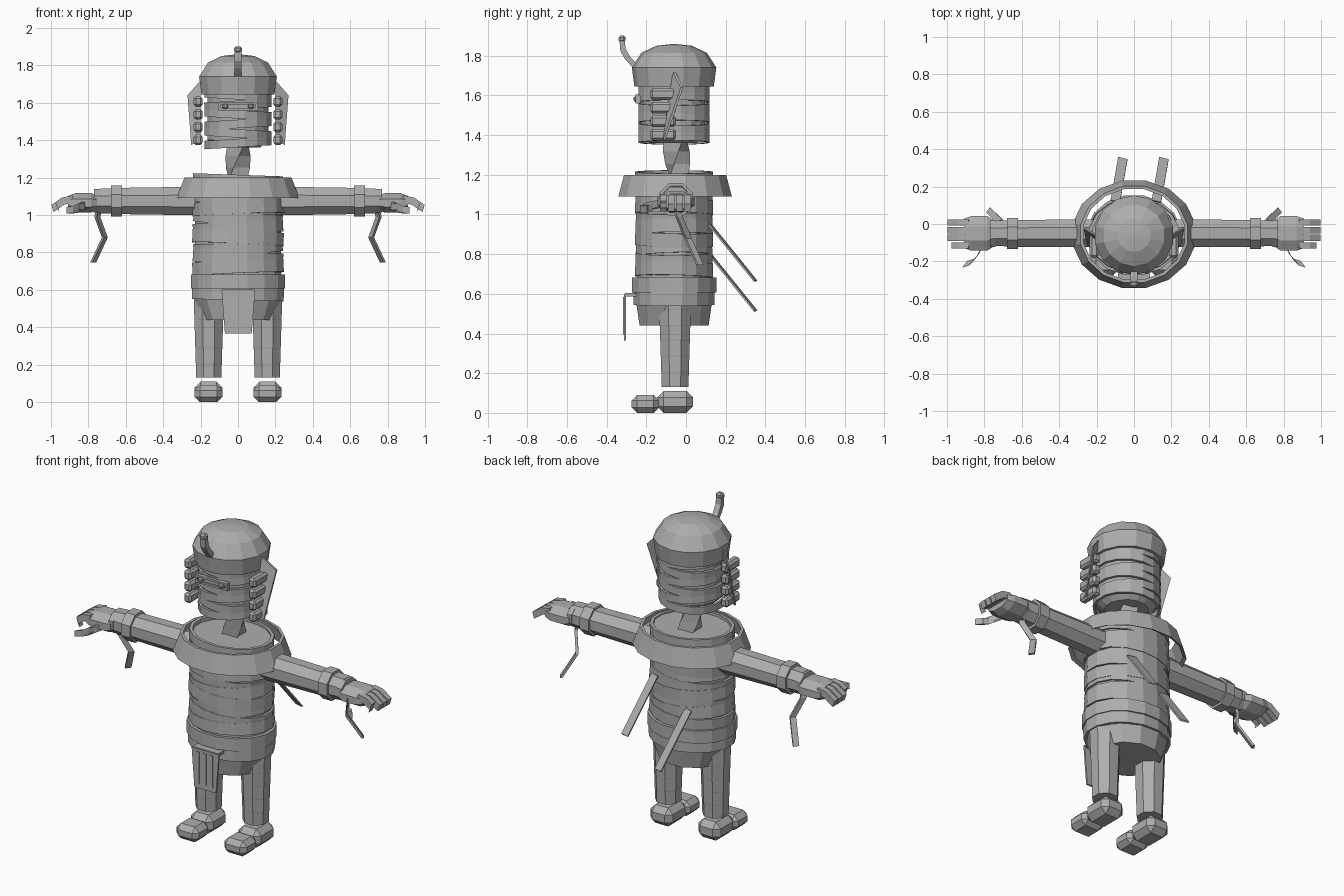
import bpy, bmesh, math
from mathutils import Vector, Matrix

cube = bpy.data.objects.get("Cube")
if cube:
    bpy.data.objects.remove(cube)

grey = bpy.data.materials.new("plain grey")
grey.use_nodes = True
grey.diffuse_color = (0.42, 0.42, 0.42, 1)
grey.node_tree.nodes["Principled BSDF"].inputs["Base Color"].default_value = (0.42, 0.42, 0.42, 1)

CY = -0.06  # depth of the body axis


def finish(name, bm):
    bmesh.ops.recalc_face_normals(bm, faces=bm.faces)
    mesh = bpy.data.meshes.new(name)
    bm.to_mesh(mesh)
    bm.free()
    mesh.materials.append(grey)
    obj = bpy.data.objects.new(name, mesh)
    bpy.context.collection.objects.link(obj)
    return obj


def skin(name, sections, caps=True, closed=False):
    """Join equal-length point loops into one flat-faced solid."""
    bm = bmesh.new()
    loops = [[bm.verts.new(p) for p in sec] for sec in sections]
    pairs = list(zip(loops, loops[1:]))
    if closed:
        pairs.append((loops[-1], loops[0]))
    for a, b in pairs:
        n = len(a)
        for i in range(n):
            j = (i + 1) % n
            bm.faces.new((a[i], a[j], b[j], b[i]))
    if caps and not closed:
        bm.faces.new(loops[0])
        bm.faces.new(loops[-1])
    return finish(name, bm)


def ellipse(rx, ry, n):
    turn = math.pi / n
    return [(rx * math.cos(turn + 2 * turn * i), ry * math.sin(turn + 2 * turn * i)) for i in range(n)]


def upright(name, profile, n, cx=0, cy=CY, closed=False):
    """Profile rows are height, x radius, y radius."""
    return skin(name, [[(cx + x, cy + y, z) for x, y in ellipse(rx, ry, n)]
                       for z, rx, ry in profile], closed=closed)


def sideways(name, profile, n, s, cy=-0.05, cz=1.075):
    """Profile rows are distance along x, y radius, z radius."""
    return skin(name, [[(s * t, cy + y, cz + z) for y, z in ellipse(ry, rz, n)]
                       for t, ry, rz in profile])


def strip(name, points, wide, thick):
    """Rectangular bar along a path; wide and thick are half-size vectors."""
    w, t = Vector(wide), Vector(thick)
    return skin(name, [[Vector(p) + w + t, Vector(p) - w + t, Vector(p) - w - t, Vector(p) + w - t]
                       for p in points])


def box(name, centre, size, bevel=0.0):
    bm = bmesh.new()
    bmesh.ops.create_cube(bm, size=1)
    bmesh.ops.scale(bm, vec=size, verts=bm.verts)
    bmesh.ops.translate(bm, vec=centre, verts=bm.verts)
    if bevel:
        bmesh.ops.bevel(bm, geom=bm.edges[:], offset=bevel, segments=1, affect='EDGES')
    return finish(name, bm)


def wrap(name, z, rx, ry, height, tilt_y, tilt_x, n=16):
    """Tilted hollow bandage ring."""
    h = height / 2
    obj = upright(name, [(-h, rx, ry), (h, rx, ry), (h, rx * .92, ry * .92), (-h, rx * .92, ry * .92)],
                  n, cy=0, closed=True)
    turn = Matrix.Rotation(math.radians(tilt_y), 4, 'Y') @ Matrix.Rotation(math.radians(tilt_x), 4, 'X')
    obj.data.transform(Matrix.Translation((0, CY, z)) @ turn)


# Torso with bandage rings, belt and hips
upright("torso", [(.56, .235, .19), (1.2, .235, .19)], 16)
for i in range(9):
    side = 1 if i % 2 else -1
    wrap("torso_wrap", .72 + i * .053, .249 - .003 * (i % 3), .2 - .002 * (i % 3), .07,
         side * (2.5 + i % 3), 1.5 * (i % 3 - 1))
wrap("top_wrap", 1.19, .245, .2, .05, 2, 0)
wrap("belt", .645, .256, .217, .075, 0, 0)
wrap("lower_belt", .585, .25, .208, .08, 1.5, 0)
upright("hips", [(.44, .19, .18), (.57, .245, .2)], 12)

# Hollow sloping collar
upright("collar", [(1.09, .335, .292), (1.2, .292, .262), (1.2, .275, .246), (1.1, .315, .272)],
        16, cy=-.055, closed=True)

# Twisted neck
neck = []
for i in range(4):
    a, f = i * .45, i / 3
    neck.append([(x * math.cos(a) - y * math.sin(a), -.035 - .02 * f + x * math.sin(a) + y * math.cos(a),
                  1.19 + .19 * f) for x, y in ellipse(.07, .065, 4)])
skin("neck", neck)

# Wrapped head and helmet
upright("head", [(1.36, .12, .12), (1.4, .165, .165), (1.7, .165, .165)], 16, cy=-.065)
for i in range(6):
    side = 1 if i % 2 else -1
    wrap("head_wrap", 1.385 + i * .051, .183, .183, .045, side * 3.5, 0)
upright("helmet", [(1.645, .2, .2), (1.74, .213, .213), (1.815, .165, .165), (1.85, .09, .09),
                   (1.858, .02, .02)], 14, cy=-.06)

# Crest stalk with its knob
strip("crest_stalk", [(0, -.25, 1.74), (0, -.295, 1.79), (0, -.318, 1.83), (0, -.322, 1.88)],
      (.018, 0, 0), (0, .013, .006))
box("crest_knob", (0, -.322, 1.885), (.044, .036, .034), .01)

# Visor frame and eyes
for z in (1.565, 1.597):
    box("visor_rail", (0, -.243, z), (.2, .024, .012))
box("visor_plate", (0, -.236, 1.581), (.2, .02, .03))
for s in (-1, 1):
    box("visor_end", (s * .1, -.243, 1.581), (.014, .024, .045))
    box("eye", (s * .068, -.25, 1.581), (.03, .03, .026), .007)

for s in (-1, 1):
    # Ear blocks and wing blades
    for i in range(4):
        box("ear_block", (s * .213, -.115, 1.402 + i * .068), (.048, .13, .056), .012)
    wing = [(.2, -.06, 1.72), (.27, -.02, 1.64), (.25, -.11, 1.375), (.2, -.11, 1.4)]
    skin("ear_wing", [[(s * x, y + d, z) for x, y, z in wing] for d in (-.006, .006)])

    # Arm, cuffs and wrist
    sideways("arm", [(.2, .08, .083), (.62, .078, .076), (.755, .072, .07)], 8, s)
    sideways("cuff", [(.62, .09, .09), (.68, .09, .09)], 8, s)
    sideways("wrist_band", [(.74, .078, .068), (.77, .078, .068)], 8, s)

    # Hand, fingers and thumb
    sideways("hand", [(.755, .08, .045), (.785, .1, .056), (.87, .1, .056), (.91, .085, .04)], 8, s,
             cz=1.065)
    for i in range(4):
        y = .008 - i * .041
        reach = .96 if i == 3 else .992
        strip("finger", [(s * .88, y, 1.085), (s * .935, y, 1.075), (s * .97, y, 1.05),
                         (s * reach, y, 1.035)], (0, .017, 0), (s * .006, 0, .019))
    strip("thumb", [(s * .81, -.12, 1.055), (s * .84, -.175, 1.045), (s * .87, -.205, 1.03),
                    (s * .905, -.215, 1.025)], (s * .013, -.018, 0), (0, 0, .018))

    # Loose strip hanging from the wrist
    strip("wrist_strip", [(s * .74, -.05, 1.04), (s * .752, -.035, .99), (s * .712, .01, .88),
                          (s * .775, .07, .745)], (s * .01, -.014, 0), (s * .006, .005, 0))

    # Wrapped leg
    rows = []
    for i in range(6):
        f = i / 6
        r = .073 + .016 * f
        rows += [(.13 + .47 * f, r, r), (.13 + .47 * (f + 1 / 6) - .002, r + .002, r + .002)]
    upright("leg", rows, 8, cx=s * .156, cy=-.055)

    # Foot made of heel and toe blocks
    box("heel", (s * .158, -.055, .055), (.148, .18, .11), .032)
    box("toe", (s * .158, -.205, .045), (.148, .14, .09), .028)

# Front apron with raised bars
skin("apron", [[(-.088, y, .6), (.092, y, .6), (.073, y, .366), (-.07, y, .366)]
               for y in (-.302, -.312)])
strip("apron_mount", [(0, -.25, .595), (0, -.307, .595)], (.085, 0, 0), (0, 0, .008))
for x in (-.045, 0, .045):
    box("apron_bar", (x, -.312, .49), (.018, .009, .19))

# Loose strips trailing behind
for x, z in ((.12, .94), (-.1, .79)):
    strip("back_strip", [(x, .12, z + .01), (x + .04, .35, z - .275)], (.025, -.006, 0), (0, .003, .003))
